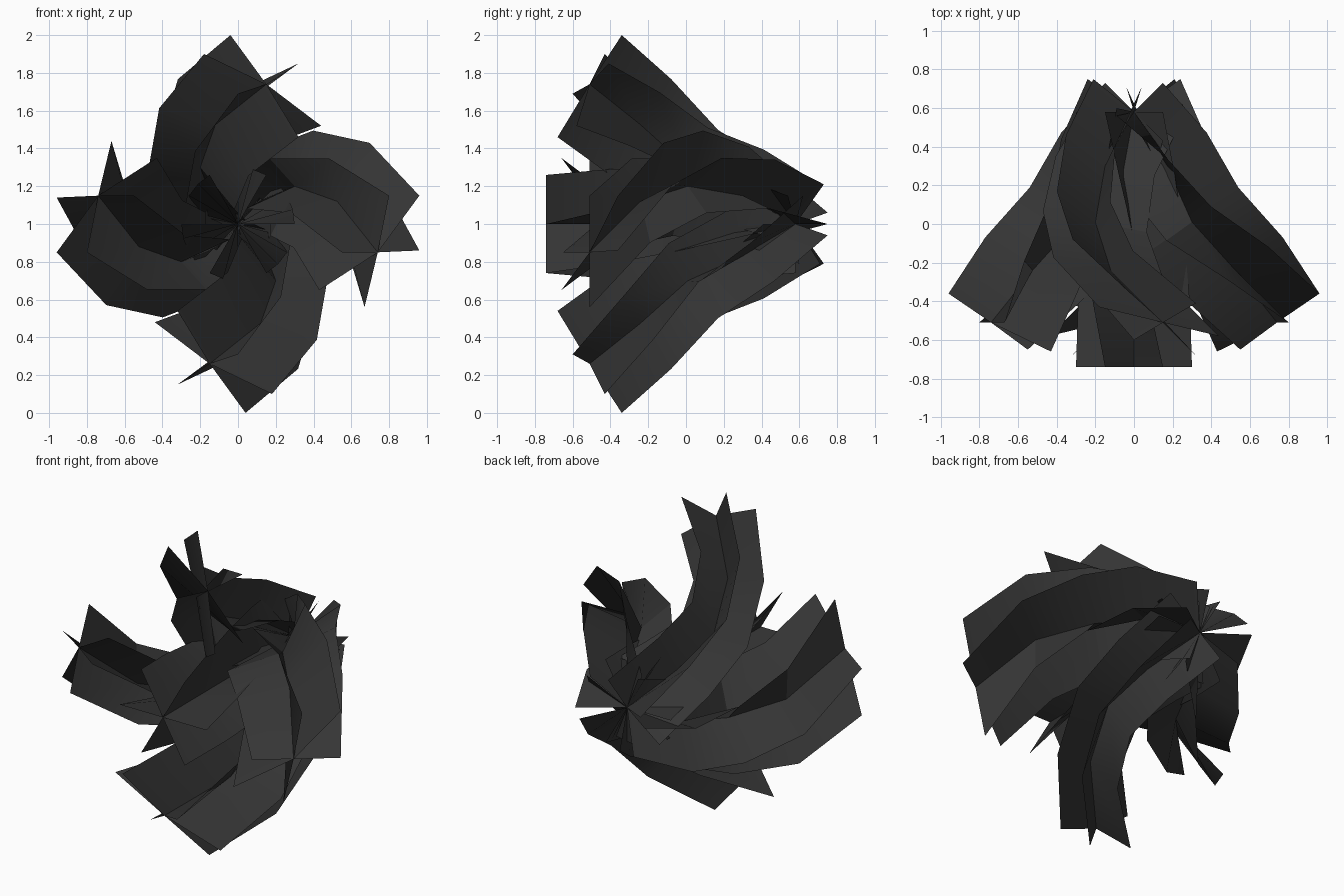
import bpy, bmesh, math
from mathutils import Vector, Matrix

if "Cube" in bpy.data.objects:
    bpy.data.objects.remove(bpy.data.objects["Cube"])

dark = bpy.data.materials.new("charcoal")
dark.diffuse_color = (0.035, 0.035, 0.035, 1)
dark.use_nodes = True
dark.node_tree.nodes["Principled BSDF"].inputs["Base Color"].default_value = dark.diffuse_color
CENTRE = Vector((0, 0, 1))


def vaned_strand(name, spine, sections, turn=0):
    """Six vanes radiating from a spine; sections[i] holds the six vane-edge offsets."""
    bm = bmesh.new()
    rot = Matrix.Rotation(math.radians(turn), 4, 'Y')
    put = lambda p: bm.verts.new(rot @ p + CENTRE)
    core = [put(p) for p in spine]
    for k in range(6):
        edge = [put(p + s[k]) for p, s in zip(spine, sections)]
        for i in range(len(core) - 1):
            bm.faces.new((core[i], edge[i], edge[i + 1], core[i + 1]))
    me = bpy.data.meshes.new(name)
    bm.to_mesh(me)
    bm.free()
    ob = bpy.data.objects.new(name, me)
    bpy.context.collection.objects.link(ob)
    me.materials.append(dark)
    bpy.ops.object.select_all(action='DESELECT')
    ob.select_set(True)
    bpy.context.view_layer.objects.active = ob
    bpy.ops.object.shade_smooth_by_angle(angle=math.radians(30))


def hexed(a, b):
    """Six vane offsets from two neighbouring directions."""
    a, b = Vector(a), Vector(b)
    c = a + b
    return [a, c, b, -a, -c, -b]


def twisted(start, end, n=5, twist=60):
    """Sections from start to end, each turned within its own plane toward the back."""
    out = []
    for i in range(n):
        t = i / (n - 1)
        s = [Vector(a).lerp(Vector(b), t) for a, b in zip(start, end)]
        w = math.radians(twist * (1 - t))
        out.append([s[k] * math.cos(w) + (2 * s[(k + 1) % 6] - s[k]) * (math.sin(w) / math.sqrt(3))
                    for k in range(6)])
    return out


# Curved spine of the side arm, relative to the centre of the swirl
side_spine = [Vector(p) for p in ((0, .58, 0), (.17, .30, .15), (.30, .01, .20),
                                  (.525, -.24, .12), (.74, -.51, -.15))]
# The upper arm follows the same path a quarter turn further
upper_spine = [Vector((-p.z, p.y, p.x)) for p in side_spine]

# Side arms
side_end = [(.22, .15, .01), (.22, .15, .30), (.06, 0, .30),
            (-.19, -.14, 0), (-.31, -.15, -.20), (-.07, 0, -.29)]
side = twisted(hexed((.24, .17, 0), (-.09, -.02, .21)), side_end)

# Upper and lower arms
upper_end = [(.17, .10, .11), (-.19, .17, .26), (-.33, .08, .16),
             (-.15, -.09, -.05), (.17, -.17, -.28), (.29, -.07, -.22)]
upper = twisted(hexed((.25, -.04, .15), (-.21, .17, .06)), upper_end)

for turn, s_name, u_name in ((0, "right_arm", "upper_arm"), (180, "left_arm", "lower_arm")):
    vaned_strand(s_name, side_spine, side, turn)
    vaned_strand(u_name, upper_spine, upper, turn)

# Straight middle strand, twisting toward the back
mid_spine = [Vector((0, .58 - .33 * i, 0)) for i in range(5)]
flat = hexed((.3, 0, 0), (-.15, 0, .26))
vaned_strand("middle_strand", mid_spine, twisted(flat, flat))
